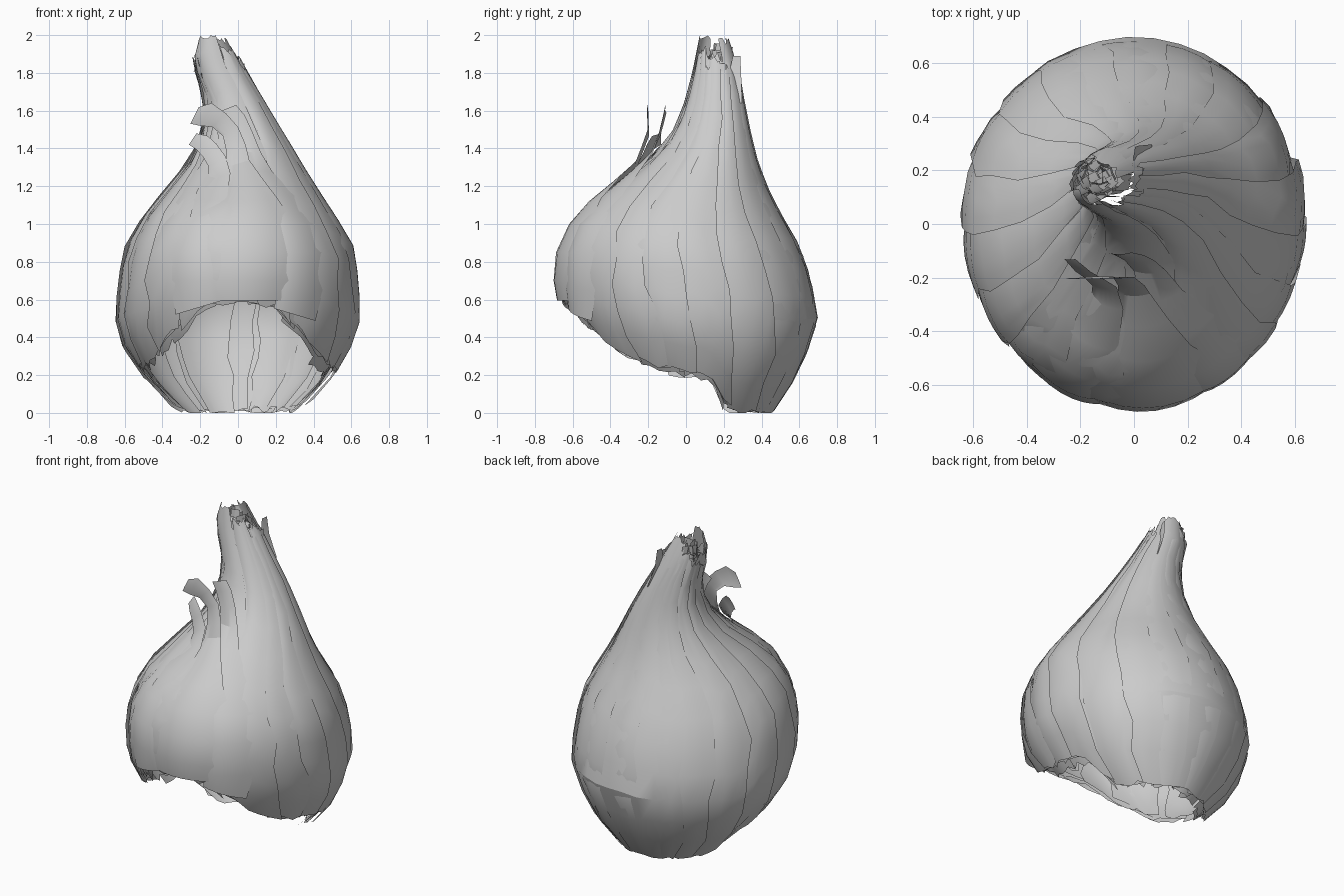
import bpy, math, random
from mathutils import Vector

if "Cube" in bpy.data.objects:
    bpy.data.objects.remove(bpy.data.objects["Cube"])

random.seed(7)

# bulb outline by height: z, left x, right x, front y, back y
OUTLINE = [
    (0.00, -.35, .35, -.25, .48), (0.10, -.45, .46, -.38, .54),
    (0.20, -.53, .53, -.48, .59), (0.35, -.615, .60, -.58, .655),
    (0.50, -.65, .645, -.65, .70), (0.70, -.635, .635, -.685, .665),
    (0.88, -.60, .61, -.67, .605), (1.05, -.50, .51, -.575, .505),
    (1.20, -.375, .41, -.39, .43), (1.35, -.25, .32, -.19, .375),
    (1.50, -.19, .23, -.07, .34), (1.65, -.18, .14, -.01, .31),
    (1.80, -.23, .05, .03, .285), (1.90, -.245, .0, .05, .255),
    (2.00, -.21, -.06, .07, .22)]
# broken lower rim: degrees away from the front, height
RIM = [(0, .60), (18, .57), (26, .49), (34, .43), (48, .32), (66, .255),
       (88, .22), (100, .19), (106, .05), (114, .012), (180, .01)]


def lookup(table, v):
    if v <= table[0][0]:
        return table[0][1:]
    for a, b in zip(table, table[1:]):
        if v <= b[0]:
            t = (v - a[0]) / (b[0] - a[0])
            return [p + (q - p) * t for p, q in zip(a[1:], b[1:])]
    return table[-1][1:]


def from_front(deg):
    return abs((deg + 180) % 360 - 180)


def rim(deg):
    return lookup(RIM, from_front(deg))[0]


def jag(amount):
    return random.uniform(0, amount)


def skin(deg, z, off):
    """Point on the bulb; 0 degrees is the front, 90 is +x."""
    xl, xr, yf, yb = lookup(OUTLINE, z)
    off *= 1 - 0.45 * max(0.0, min(1.0, (z - 0.9) / 0.9))
    a = math.radians(deg)
    rx, ry = (xr - xl) / 2 + off, (yb - yf) / 2 + off
    return Vector(((xl + xr) / 2 + rx * math.sin(a),
                   (yf + yb) / 2 - ry * math.cos(a), z))


def grid_object(name, rows, closed=False):
    n = len(rows[0])
    verts = [p for r in rows for p in r]
    faces = []
    for j in range(len(rows) - 1):
        for i in range(n if closed else n - 1):
            k = (i + 1) % n
            faces.append((j * n + i, j * n + k, (j + 1) * n + k, (j + 1) * n + i))
    mesh = bpy.data.meshes.new(name)
    mesh.from_pydata(verts, [], faces)
    ob = bpy.data.objects.new(name, mesh)
    bpy.context.collection.objects.link(ob)
    bpy.context.view_layer.objects.active = ob
    ob.select_set(True)
    return ob


def leaf(name, centre, half, off, top, lift=0.0, tilt=0.012, cols=6, rows=13, ragged=.05):
    """Papery leaf lying on the bulb; tilt raises one long edge over its neighbour."""
    degs = [centre + half * (2 * i / (cols - 1) - 1) for i in range(cols)]
    lows = [max(0.0, rim(d) + lift + random.uniform(-.02, .015)) for d in degs]
    tops = [top - jag(ragged) for _ in degs]
    out = []
    for j in range(rows):
        t = j / (rows - 1)
        wob = (random.uniform(-2.5, 2.5), random.uniform(-2.5, 2.5))
        row = []
        for i, d in enumerate(degs):
            u = 2 * i / (cols - 1) - 1
            z = lows[i] + (tops[i] - lows[i]) * t
            w = wob[0] * max(0, -u) + wob[1] * max(0, u)
            curl = -0.02 * max(0, 1 - t * 9)
            row.append(skin(d + w - 10 * t * t, z, off + tilt * u + .008 * (1 - u * u) + curl))
        out.append(row)
    return grid_object(name, out)


def clove_leaf(name, stations, cols=7, bulge=.018):
    """Front leaf ending in a curled tip; stations: z, x, half width, lift off, slope."""
    rows = []
    for z, x, w, out, slope in stations:
        row = []
        for i in range(cols):
            u = 2 * i / (cols - 1) - 1
            px, pz = x + w * u, z + w * u * slope
            xl, xr, yf, yb = lookup(OUTLINE, z)
            s = max(-.95, min(.95, (px - (xl + xr) / 2) / ((xr - xl) / 2)))
            if z > 1.3:
                s *= .3
            y = (yf + yb) / 2 - (yb - yf) / 2 * math.sqrt(1 - s * s)
            row.append(Vector((px, y - out - bulge * (1 - u * u) * min(1, w / .12), pz)))
        rows.append(row)
    return grid_object(name, rows)


def strip(name, path, side, cup=0.008, cols=3):
    """Small dry strip; path entries are x, y, z, half width."""
    s = Vector(side).normalized()
    us = [2 * i / (cols - 1) - 1 for i in range(cols)]
    return grid_object(name, [[Vector((x, y + cup * u * u, z)) + s * (w * u) for u in us]
                              for x, y, z, w in path])


# main shell, open at the bottom and the neck
N = 44
lows = [rim(i * 360 / N) + jag(.02) for i in range(N)]
tops = [1.92 - jag(.08) for _ in range(N)]
grid_object("bulb_shell", [[skin(i * 360 / N, lows[i] + (tops[i] - lows[i]) * j / 15,
                                 -.022 - .02 * max(0, 1 - j / 1.5))
                            for i in range(N)] for j in range(16)], closed=True)

# overlapping outer leaves
for k in range(18):
    c = 20 * k + random.uniform(-4, 4)
    top = 1.42 if from_front(c) < 35 else random.uniform(1.82, 1.95)
    leaf(f"outer_leaf_{k + 1}", c, random.uniform(11, 16), random.uniform(-.014, -.006), top)

# tall leaves that reach the top of the neck
leaf("tall_neck_leaf", -20, 45, -.012, 2.0, lift=.55, tilt=.004, cols=9, ragged=.02)
leaf("back_neck_leaf", 165, 45, -.010, 2.0, tilt=.006, cols=11)

# inner leaves seen through the opening, every second one filling the neck
for k in range(16):
    c = 22.5 * k + random.uniform(-6, 6)
    leaf(f"inner_leaf_{k + 1}", c, random.uniform(12, 16), random.uniform(-.075, -.04),
         1.15 + jag(.2) if k % 2 else 1.82 + jag(.12), lift=random.uniform(-.03, .02), tilt=.008)

# front clove leaves hanging over the opening, with broken curling tips
clove_leaf("front_clove_leaf", [
    (.595, .07, .19, .0, 0), (.70, .08, .21, .0, 0), (.85, .11, .23, .0, 0),
    (1.0, .09, .21, .0, 0), (1.12, .06, .15, .01, .1), (1.22, .03, .10, .01, .2),
    (1.32, .0, .06, .03, .3), (1.40, -.01, .05, .08, .4), (1.49, -.04, .04, .12, .6),
    (1.55, -.10, .036, .15, 1), (1.58, -.17, .03, .17, 2), (1.575, -.23, .022, .17, 2)])
clove_leaf("right_clove_leaf", [
    (.52, .30, .11, .0, -.3), (.65, .33, .12, .0, 0), (.85, .34, .12, .0, 0),
    (1.0, .29, .11, .0, 0), (1.15, .2, .1, .0, 0), (1.28, .10, .08, .0, 0),
    (1.38, .06, .06, .01, 0), (1.48, .02, .055, .05, .2), (1.56, -.02, .055, .07, .3),
    (1.61, -.06, .05, .08, .4)])
clove_leaf("left_clove_leaf", [
    (.56, -.2, .13, -.005, .3), (.7, -.23, .13, -.005, 0), (.85, -.25, .13, -.005, 0),
    (1.0, -.22, .12, -.005, 0), (1.13, -.15, .09, .0, 0), (1.25, -.10, .06, .0, .3),
    (1.33, -.11, .045, .02, .6), (1.39, -.15, .035, .05, 1), (1.43, -.19, .03, .06, 1.2),
    (1.45, -.24, .02, .03, 1.5)])

# dry scraps filling the neck
for k in range(18):
    a = k * 2.4
    r = .065 * math.sqrt((k + .5) / 18)
    x, y = -.13 + r * math.cos(a), .16 + r * math.sin(a)
    h = random.uniform(1.82, 1.96)
    strip(f"neck_scrap_{k + 1}", [(x + .06, y, 1.62, .03), (x, y, 1.8, .035),
          (x + .25 * (x + .13), y + .015, h, .03)], (-math.sin(a), math.cos(a), .1))
    # folded bits lying across the neck opening
    strip(f"neck_fold_{k + 1}", [(x - .03, y - .02, h - .07, .02), (x, y, h - .05, .025),
          (x + .03, y + .02, h - .06, .02)], (-.5, .6, .3))

# loose flakes along the right and back of the neck
for k, (x, y, z) in enumerate([(.03, .17, 1.74), (.0, .25, 1.78)]):
    strip(f"neck_flake_{k + 1}", [(x + .06, y, z - .14, .04), (x + .01, y, z, .035),
          (x, y + .01, z + .11, .02)], (.2, 1, 0))

bpy.ops.object.shade_smooth_by_angle(angle=math.radians(25))
